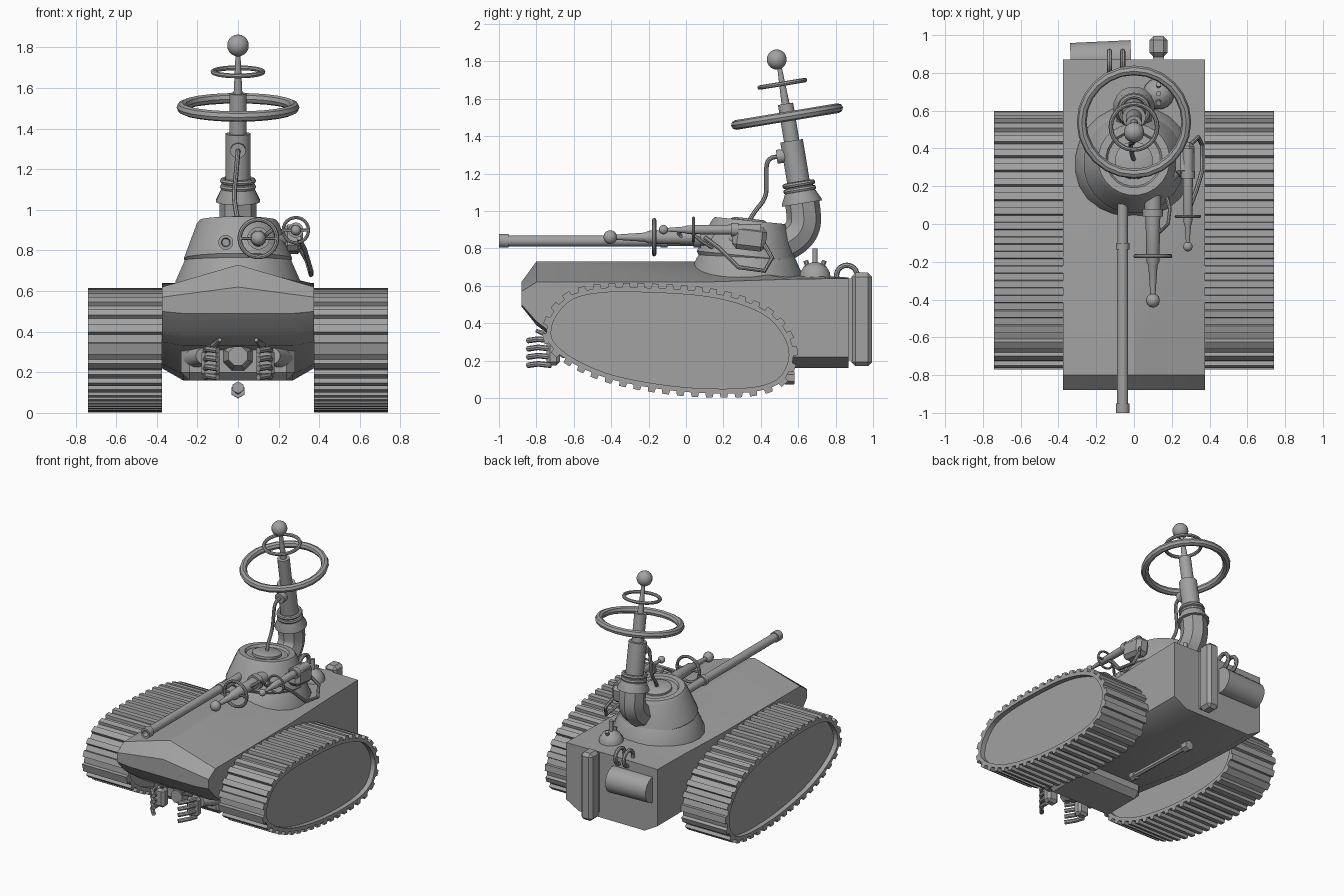
import bpy, bmesh, math
from mathutils import Vector

cube = bpy.data.objects.get("Cube")
if cube:
    bpy.data.objects.remove(cube, do_unlink=True)

grey = bpy.data.materials.new("plain_grey")
grey.use_nodes = True
COLOR = (0.36, 0.36, 0.36, 1)
grey.diffuse_color = COLOR
grey.node_tree.nodes["Principled BSDF"].inputs["Base Color"].default_value = COLOR
parts = []


def add_mesh(name, mesh):
    obj = bpy.data.objects.new(name, mesh)
    bpy.context.collection.objects.link(obj)
    mesh.materials.clear()
    mesh.materials.append(grey)
    parts.append(obj)
    return obj


def skin(name, loops):
    """Join equal-length closed loops of points and cap both ends."""
    bm = bmesh.new()
    rings = [[bm.verts.new(p) for p in loop] for loop in loops]
    n = len(rings[0])
    for a, b in zip(rings, rings[1:]):
        for i in range(n):
            j = (i + 1) % n
            bm.faces.new((a[i], a[j], b[j], b[i]))
    bm.faces.new(rings[0])
    bm.faces.new(rings[-1])
    bmesh.ops.recalc_face_normals(bm, faces=bm.faces)
    mesh = bpy.data.meshes.new(name)
    bm.to_mesh(mesh)
    bm.free()
    return add_mesh(name, mesh)


def lathe(name, origin, direction, profile, sides=16):
    """Turn (distance, radius) pairs around an axis."""
    q = Vector(direction).to_track_quat('Z', 'Y')
    o = Vector(origin)
    turn = [math.tau * (i + 0.5) / sides for i in range(sides)]
    return skin(name, [[o + q @ Vector((r * math.cos(a), r * math.sin(a), t)) for a in turn]
                       for t, r in profile])


def rod(name, a, b, r1, r2=None, sides=12):
    d = Vector(b) - Vector(a)
    return lathe(name, a, d, [(0, r1), (d.length, r1 if r2 is None else r2)], sides)


def ball(name, center, r):
    steps = [math.pi * (0.02 + 0.96 * i / 10) for i in range(11)]
    return lathe(name, center, (0, 0, 1), [(-r * math.cos(a), r * math.sin(a)) for a in steps])


def ring(name, center, axis, major, minor, around=24):
    q = Vector(axis).to_track_quat('Z', 'Y')
    bpy.ops.mesh.primitive_torus_add(location=center, rotation=q.to_euler(), major_radius=major,
                                     minor_radius=minor, major_segments=around, minor_segments=8)
    obj = bpy.context.object
    obj.name = name
    obj.data.materials.append(grey)
    parts.append(obj)


def pipe(name, points, radius, kind='NURBS'):
    curve = bpy.data.curves.new(name, 'CURVE')
    curve.dimensions = '3D'
    curve.bevel_depth = radius
    curve.bevel_resolution = 2
    curve.use_fill_caps = True
    s = curve.splines.new(kind)
    s.points.add(len(points) - 1)
    for p, co in zip(s.points, points):
        p.co = (*co, 1)
    if kind == 'NURBS':
        s.use_endpoint_u = True
        s.order_u = 3
        s.resolution_u = 5
    temp = bpy.data.objects.new(name + "_path", curve)
    bpy.context.collection.objects.link(temp)
    deps = bpy.context.evaluated_depsgraph_get()
    mesh = bpy.data.meshes.new_from_object(temp.evaluated_get(deps))
    bpy.data.objects.remove(temp, do_unlink=True)
    add_mesh(name, mesh)


def box(name, center, size, bevel=0.0, tilt=0.0):
    bm = bmesh.new()
    bmesh.ops.create_cube(bm, size=1)
    bmesh.ops.scale(bm, vec=size, verts=bm.verts)
    if bevel:
        bmesh.ops.bevel(bm, geom=bm.edges[:], offset=bevel, segments=1, affect='EDGES')
    mesh = bpy.data.meshes.new(name)
    bm.to_mesh(mesh)
    bm.free()
    obj = add_mesh(name, mesh)
    obj.location = center
    obj.rotation_euler.x = tilt


# Hull: y, ridge, side top, side bottom, belly
W, B = 0.375, 0.27
stations = [(-.88, .62, .57, .50, .49), (-.80, .73, .62, .41, .39), (-.72, .73, .62, .35, .33),
            (.1, .73, .62, .24, .19), (.55, .66, .635, .22, .16), (.87, .645, .64, .22, .16)]
skin("hull", [[(0, y, r), (W, y, t), (W, y, b), (B, y, c), (-B, y, c), (-W, y, b), (-W, y, t)]
              for y, r, t, b, c in stations])

# Tracks: smooth closed side outline, stepped into lugs
outline = [Vector(p) for p in [
    (-.60, .53), (-.46, .562), (-.25, .566), (.07, .547), (.29, .50), (.45, .42), (.54, .29),
    (.54, .18), (.47, .09), (.29, .052), (-.03, .06), (-.36, .115), (-.57, .195), (-.70, .29),
    (-.72, .37), (-.68, .46)]]
dense = []
for i in range(len(outline)):
    p0, p1, p2, p3 = (outline[(i + k - 1) % len(outline)] for k in range(4))
    for k in range(12):
        t = k / 12
        dense.append(0.5 * (2 * p1 + (p2 - p0) * t + (2 * p0 - 5 * p1 + 4 * p2 - p3) * t * t
                            + (3 * p1 - p0 - 3 * p2 + p3) * t ** 3))
lengths = [(dense[(i + 1) % len(dense)] - p).length for i, p in enumerate(dense)]
total = sum(lengths)


def along(s):
    s %= total
    for i, seg in enumerate(lengths):
        if s <= seg:
            a, b = dense[i], dense[(i + 1) % len(dense)]
            d = (b - a).normalized()
            return a.lerp(b, s / seg), Vector((-d.y, d.x))
        s -= seg
    return dense[0], Vector((0, 1))


LUGS = 39
outer, inner = [], []
for i in range(LUGS):
    for step, height in ((0, .025), (.45, .025), (.5, .048), (.95, .048)):
        p, n = along(total * (i + step) / LUGS)
        inner.append(p)
        outer.append(p + n * height)
for side, s in (("left", 1), ("right", -1)):
    skin(side + "_track", [[(s * x, p.x, p.y) for p in loop] for x, loop in (
        (.405, inner), (.375, inner), (.375, outer), (.74, outer), (.74, inner), (.705, inner))])

# Turret
lathe("turret_base", (0, .32, .62), (0, 0, 1), [(0, .315), (.03, .31), (.13, .265), (.15, .25)], 24)
lathe("turret", (0, .32, .74), (0, .1, 1), [(0, .255), (.02, .268), (.19, .205), (.21, .19),
                                           (.21, .15), (.195, .14)], 24)
lathe("turret_hatch", (0, .335, .93), (0, .12, 1), [(0, .10), (.02, .10), (.03, .08)], 20)

# Main barrel
lathe("main_barrel", (-.06, .13, .84), (0, -1, 0), [
    (0, .028), (.23, .028), (.23, .036), (.265, .036), (.265, .03), (1.08, .03), (1.08, .037),
    (1.13, .037), (1.13, .022), (1.09, .018)])

# Curved neck and mast
pipe("neck_elbow", [(0, .48, .80), (0, .57, .84), (0, .63, .91), (0, .63, 1.0), (0, .615, 1.08)], .092)
UP = Vector((0, -.165, 1)).normalized()
foot = Vector((0, .62, 1.04))
lathe("neck_flange", foot, UP, [(0, .11), (.01, .11), (.07, .08), (.10, .075)])
for t in (.075, .105):
    ring("neck_band", foot + UP * t, UP, .075, .014)
lathe("mast_tube", foot, UP, [(.09, .062), (.34, .062), (.34, .042), (.54, .042), (.54, .022),
                              (.74, .012)])
ball("mast_ball", (0, .485, 1.81), .054)
ring("large_ring", (0, .54, 1.505), UP, .277, .026)
ring("small_ring", (0, .515, 1.68), UP, .123, .012)
rod("mast_port", (0, .57, 1.30), (0, .485, 1.29), .038)
pipe("mast_hose", [(0, .49, 1.29), (0, .43, 1.29), (-.01, .43, 1.17), (-.02, .43, 1.07),
                   (-.01, .36, .99), (0, .34, .95)], .012)

# Two side guns, each with body, ring and ball tip
for name, x, z, k, body, ring_y, tip in (("lower", .10, .86, 1, .20, -.17, -.405),
                                         ("upper", .285, .90, .68, .40, .04, -.12)):
    lathe(name + "_gun", (x, body, z), (0, -1, 0), [
        (0, .045 * k), (.12, .045 * k), (.12, .055 * k), (.16, .055 * k), (.16, .04 * k),
        (body - ring_y + .03, .035 * k), (body - ring_y + .05, .025 * k), (body - tip, .012 * k)])
    ring(name + "_gun_ring", (x, ring_y, z), (0, 1, 0), .092 * k, .01 * k + .001)
    ball(name + "_gun_ball", (x, tip, z), .037 * k)
    rod(name + "_gun_spoke", (x - .09 * k, ring_y, z), (x + .09 * k, ring_y, z), .008, sides=8)
box("gun_mount", (.27, .34, .855), (.10, .18, .13), .025, -.12)
rod("gun_bracket", (.1, .15, .85), (.27, .33, .85), .03)
pipe("gun_cable", [(.30, .10, .86), (.33, .18, .80), (.36, .28, .70), (.36, .42, .68),
                   (.34, .46, .75), (.30, .42, .82)], .012, 'POLY')
pipe("small_cable", [(.12, .0, .84), (.14, -.04, .88), (.18, .0, .91), (.19, .08, .84),
                     (.17, .16, .79), (.15, .2, .82)], .01, 'POLY')

# Rear deck: dome with fork, looped coils, tall pack and drum
lathe("deck_dome", (.13, .69, .63), (0, 0, 1), [(0, .085), (.04, .082), (.075, .06), (.095, .02)])
rod("dome_post", (.13, .69, .70), (.13, .69, .80), .014)
for dy in (-.05, .05):
    rod("dome_prong", (.13, .69 + dy * .7, .69), (.13, .69 + dy, .735), .014, sides=8)
for x in (-.13, -.06):
    ring("rear_coil", (x, .86, .655), (1, 0, 0), .055, .014)
box("rear_pack", (.13, .94, .42), (.095, .11, .50), .022)
box("rear_pack_rail", (.13, .875, .42), (.06, .04, .44))
rod("rear_drum", (-.335, .865, .48), (-.015, .88, .48), .095, sides=16)

# Underside rod
lathe("belly_rod", (0, -.02, .125), (0, 1, -.03), [(0, .03), (.04, .03), (.04, .018), (.55, .018),
                                                  (.55, .036), (.60, .036)], 6)

# Front housing, hub, arms and hands
box("front_housing", (0, -.42, .26), (.56, .36, .20), .04)
lathe("front_hub", (0, -.58, .28), (0, -1, 0), [(0, .08), (.08, .07), (.11, .05), (.14, .05)], 8)
for side, s in (("left", 1), ("right", -1)):
    rod(side + "_upper_arm", (s * .22, -.55, .27), (s * .17, -.68, .28), .055, .04)
    box(side + "_palm", (s * .135, -.71, .245), (.09, .07, .14), .018)
    for i in range(4):
        z = .175 + .044 * i
        pipe(f"{side}_finger_{i + 1}", [(s * .16, -.72, z), (s * .15, -.79, z + .008),
                                        (s * .10, -.845, z)], .015, 'POLY')
    rod(side + "_thumb", (s * .12, -.72, .33), (s * .09, -.80, .36), .018, .01, 8)

# Soft shading with crisp edges
bpy.ops.object.select_all(action='DESELECT')
for obj in parts:
    obj.select_set(True)
bpy.context.view_layer.objects.active = parts[0]
bpy.ops.object.shade_smooth_by_angle(angle=math.radians(32))
